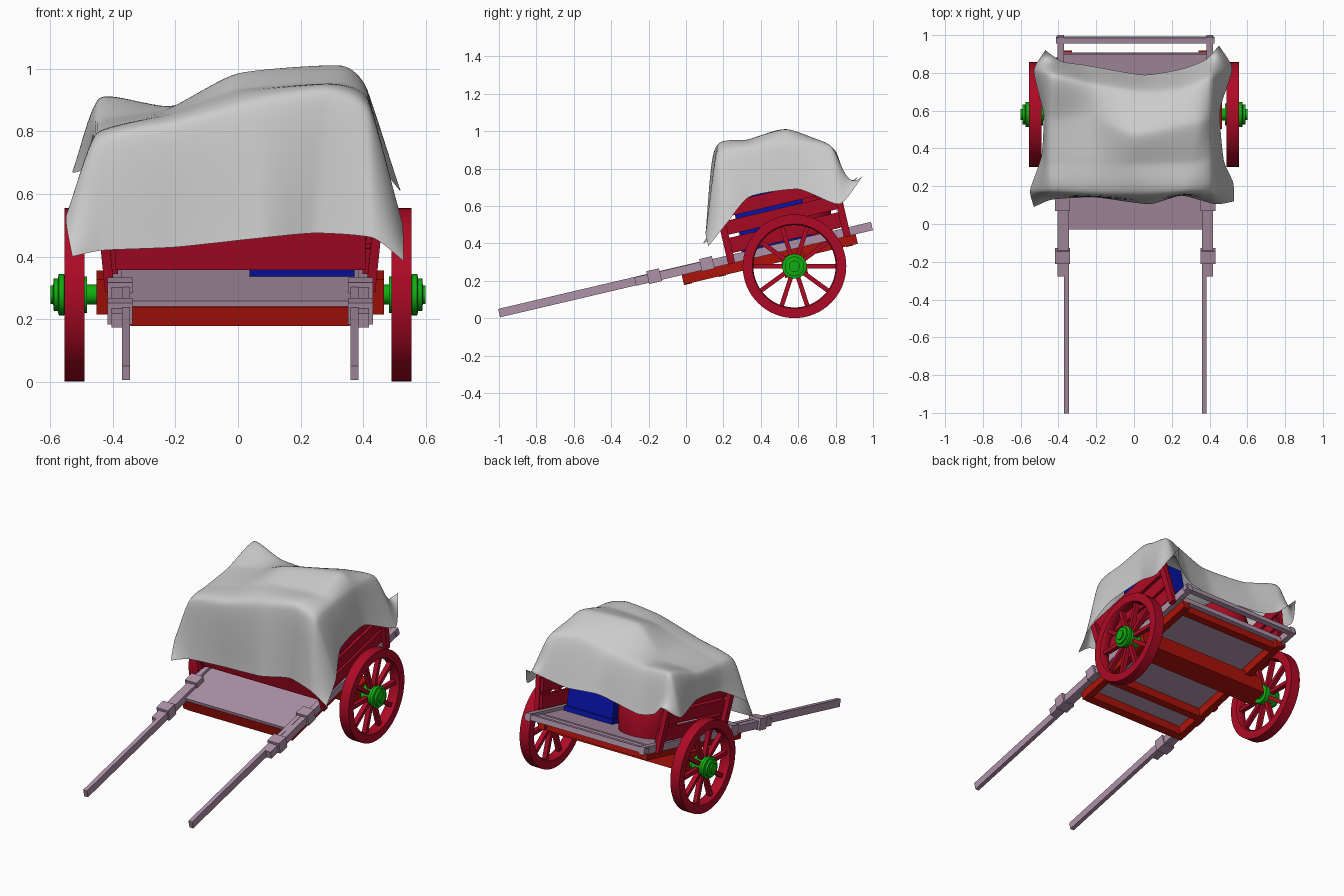
import bpy, bmesh, math
from mathutils import Matrix, Vector

if "Cube" in bpy.data.objects:
    bpy.data.objects.remove(bpy.data.objects["Cube"])

def material(name, rgb):
    m = bpy.data.materials.new(name)
    m.diffuse_color = (*rgb, 1)
    m.use_nodes = True
    m.node_tree.nodes["Principled BSDF"].inputs["Base Color"].default_value = m.diffuse_color
    return m

MAUVE = material("mauve wood", (0.42, 0.29, 0.39))
RED = material("red paint", (0.42, 0.003, 0.018))
RUST = material("rust red", (0.42, 0.006, 0.003))
GREEN = material("green hub", (0.005, 0.42, 0.005))
BLUE = material("blue crate", (0.002, 0.006, 0.38))

# The cart bed is pitched up to the rear; parts use bed coordinates (x, along, height)
BED = Matrix.Translation((0.007, 0, 0.265)) @ Matrix.Rotation(math.radians(13.2), 4, 'X')

def finish(name, bm, mat=None, smooth=None):
    bmesh.ops.recalc_face_normals(bm, faces=bm.faces)
    me = bpy.data.meshes.new(name)
    bm.to_mesh(me)
    bm.free()
    ob = bpy.data.objects.new(name, me)
    bpy.context.collection.objects.link(ob)
    if mat:
        me.materials.append(mat)
    if smooth:
        bpy.ops.object.select_all(action='DESELECT')
        ob.select_set(True)
        bpy.context.view_layer.objects.active = ob
        bpy.ops.object.shade_smooth_by_angle(angle=math.radians(smooth))
    return ob

def box(name, x, v, w, mat, flare=0, mtx=BED):
    bm = bmesh.new()
    bmesh.ops.create_cube(bm, size=1)
    for p in bm.verts:
        c = [(r[0] + r[1]) / 2 + q * (r[1] - r[0]) for r, q in zip((x, v, w), p.co)]
        c[0] += flare * c[2]
        p.co = mtx @ Vector(c)
    return finish(name, bm, mat)

def lathe(name, profile, mtx, mat, n=48):
    # profile of (radius, height), closed loop, turned about local z
    bm = bmesh.new()
    rings = []
    for i in range(n):
        a = 2 * math.pi * i / n
        rings.append([bm.verts.new(mtx @ Vector((r * math.cos(a), r * math.sin(a), h))) for r, h in profile])
    k = len(profile)
    for i in range(n):
        a, b = rings[i], rings[(i + 1) % n]
        for j in range(k):
            bm.faces.new((a[j], a[(j + 1) % k], b[(j + 1) % k], b[j]))
    bmesh.ops.remove_doubles(bm, verts=bm.verts, dist=1e-5)
    return finish(name, bm, mat, 35)

def both(x0, x1, s):
    return tuple(sorted((s * x0, s * x1)))

# Bed floor, rear bars
box("deck", (-0.39, 0.39), (-0.03, 0.925), (-0.018, 0.0), MAUVE)
box("rear_bar", (-0.42, 0.42), (0.985, 1.015), (-0.02, 0.012), MAUVE)
box("rear_inner_bar", (-0.39, 0.39), (0.90, 0.925), (-0.03, 0.005), MAUVE)

for s, side in ((-1, "left"), (1, "right")):
    # Rails, pulling shafts and their collars
    box(side + "_rail", both(0.378, 0.412, s), (-0.28, 1.02), (-0.028, 0.018), MAUVE)
    box(side + "_shaft", both(0.352, 0.378, s), (-1.027, 0.13), (-0.026, 0.02), MAUVE)
    for i, (a, b, h) in enumerate(((-0.21, -0.14, 0.035), (0.08, 0.15, 0.034))):
        box(f"{side}_collar_{i}", both(0.345, 0.425, s), (a, b), (-h, h), MAUVE)
    # Underframe side beam
    box(side + "_under_beam", both(0.335, 0.378, s), (-0.03, 0.925), (-0.08, -0.025), RUST)
    # Flared side wall: posts and three planks
    for end, v, top in (("front", 0.225, 0.26), ("rear", 0.86, 0.295)):
        box(f"{side}_{end}_post", both(0.405, 0.435, s), (v, v + 0.038), (-0.03, top), RED, s * 0.1)
    for i, (a, b) in enumerate(((0.025, 0.108), (0.125, 0.20), (0.22, 0.295))):
        box(f"{side}_plank_{i}", both(0.388, 0.407, s), (0.24, 0.89), (a, b), RED, s * 0.1)

    # Wheel: rim, spokes, stepped hub
    W = Matrix.Translation((s * 0.523, 0.58, 0.278)) @ Matrix.Rotation(s * math.pi / 2, 4, 'Y')
    lathe(side + "_rim", [(0.277, -0.032), (0.277, 0.032), (0.226, 0.032), (0.22, 0.022),
                          (0.22, -0.022), (0.226, -0.032)], W, RED, 64)
    for i in range(10):
        box(f"{side}_spoke_{i}", (0.04, 0.228), (-0.012, 0.012), (-0.014, 0.014), RED,
            mtx=W @ Matrix.Rotation(math.pi * (i + 0.5) / 5, 4, 'Z'))
    lathe(side + "_hub", [(0, -0.085), (0.032, -0.085), (0.032, -0.04), (0.058, -0.04), (0.058, 0.03),
                          (0.066, 0.033), (0.066, 0.05), (0.052, 0.053), (0.052, 0.066), (0.03, 0.068),
                          (0.03, 0.077), (0, 0.077)], W, GREEN, 32)

# Front wall planks
for i, (a, b) in enumerate(((0.04, 0.14), (0.14, 0.25))):
    box(f"front_plank_{i}", (-0.40, 0.40), (0.23, 0.25), (a, b), RED)

# Underframe cross beams and axle block
for i, (a, b) in enumerate(((-0.03, 0.015), (0.16, 0.20), (0.86, 0.90))):
    box(f"cross_beam_{i}", (-0.35, 0.35), (a, b), (-0.083, -0.02), RUST)
box("axle_block", (-0.46, 0.46), (0.505, 0.63), (-0.17, -0.055), RUST)

# Cargo: crates and tub
box("crate", (0.04, 0.355), (0.32, 0.69), (0.012, 0.25), BLUE)
box("crate_base", (0.03, 0.365), (0.31, 0.70), (0.0, 0.03), BLUE)
box("crate_lid", (0.03, 0.365), (0.31, 0.70), (0.24, 0.27), BLUE)
box("upper_crate", (0.07, 0.33), (0.42, 0.66), (0.27, 0.53), BLUE)
lathe("tub", [(0, 0.0), (0.155, 0.0), (0.17, 0.07), (0.175, 0.13), (0.17, 0.20), (0.155, 0.27), (0, 0.27)],
      BED @ Matrix.Translation((-0.17, 0.65, 0)), RED, 32)

# Draped cloth: rows from front hem over the load to rear hem
ROWS = (
    ((-.53, .09, .40), (-.43, .13, .42), (-.2, .14, .43), (.08, .105, .46), (.25, .15, .475), (.43, .105, .46), (.53, .12, .385)),
    ((-.55, .18, .53), (-.45, .17, .765), (-.2, .155, .82), (.07, .15, .89), (.28, .165, .92), (.42, .17, .86), (.525, .22, .51)),
    ((-.49, .36, .65), (-.45, .33, .80), (-.22, .33, .86), (0, .32, .935), (.31, .33, .955), (.415, .36, .91), (.475, .34, .65)),
    ((-.48, .58, .68), (-.45, .55, .83), (-.23, .57, .87), (0, .48, .985), (.33, .54, 1.01), (.415, .56, .93), (.455, .6, .69)),
    ((-.53, .81, .67), (-.44, .79, .905), (-.22, .74, .87), (.05, .70, .88), (.25, .72, .93), (.41, .78, .91), (.52, .82, .61)),
    ((-.47, .92, .76), (-.38, .86, .67), (-.25, .84, .63), (.05, .79, .65), (.25, .82, .65), (.38, .87, .70), (.45, .945, .76)),
)

def smooth_line(pts, n, tight=0.6):
    # Cardinal curve through the points, tight enough to keep folds crisp
    p = [Vector(q) for q in pts]
    p = [2 * p[0] - p[1]] + p + [2 * p[-1] - p[-2]]
    out = []
    for i in range(1, len(p) - 2):
        b, c = p[i], p[i + 1]
        m0, m1 = (c - p[i - 1]) * tight / 2, (p[i + 2] - b) * tight / 2
        for k in range(n):
            t = k / n
            h = t * t * (3 - 2 * t)
            out.append(b * (1 - h) + c * h + m0 * t * (1 - t) ** 2 - m1 * t * t * (1 - t))
    return out + [p[-2]]

across = [smooth_line(r, 10) for r in ROWS]
columns = [smooth_line(c, 10) for c in zip(*across)]
bm = bmesh.new()
grid = [[bm.verts.new(p) for p in col] for col in columns]
for a, b in zip(grid, grid[1:]):
    for j in range(len(a) - 1):
        bm.faces.new((a[j], b[j], b[j + 1], a[j + 1]))
finish("cloth_cover", bm, None, 80)
